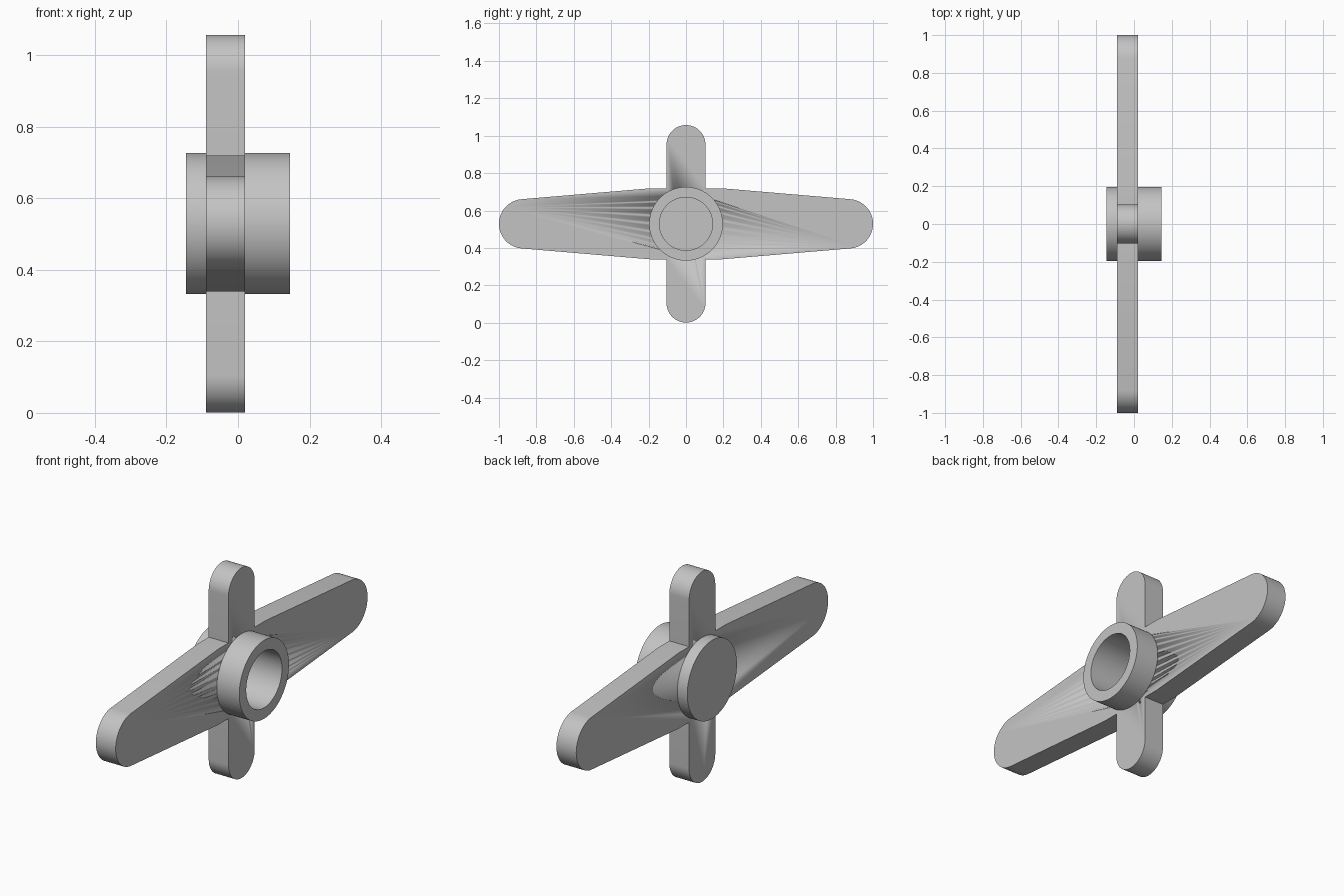
import bpy, bmesh
from math import sin, cos, pi, radians

if "Cube" in bpy.data.objects:
    bpy.data.objects.remove(bpy.data.objects["Cube"], do_unlink=True)

CZ = 0.529                    # height of the hub axis
BACK, FRONT = -0.09, 0.02     # plate faces along x
HUB_R, BORE_R, HUB_X = 0.197, 0.142, 0.145

grey = bpy.data.materials.new("grey plastic")
grey.use_nodes = True
colour = (0.55, 0.55, 0.55, 1)
grey.diffuse_color = colour
grey.node_tree.nodes["Principled BSDF"].inputs["Base Color"].default_value = colour


def finish(name, bm):
    """Turn a bmesh into a smooth-shaded grey object."""
    bmesh.ops.recalc_face_normals(bm, faces=bm.faces)
    mesh = bpy.data.meshes.new(name)
    bm.to_mesh(mesh)
    bm.free()
    mesh.materials.append(grey)
    obj = bpy.data.objects.new(name, mesh)
    bpy.context.collection.objects.link(obj)
    bpy.ops.object.select_all(action="DESELECT")
    obj.select_set(True)
    bpy.context.view_layer.objects.active = obj
    bpy.ops.object.shade_smooth_by_angle(angle=radians(30))
    return obj


def lathe(name, profile, steps=96):
    """Spin a closed (x, radius) profile about the hub axis."""
    bm = bmesh.new()
    rings = []
    for x, r in profile:
        rings.append([bm.verts.new((x, r * cos(2 * pi * i / steps),
                                    CZ + r * sin(2 * pi * i / steps)))
                      for i in range(steps)])
    for a, b in zip(rings, rings[1:]):
        for i in range(steps):
            j = (i + 1) % steps
            bm.faces.new((a[i], a[j], b[j], b[i]))
    bm.faces.new(rings[0])
    bm.faces.new(rings[-1])
    return finish(name, bm)


def arc(cy, cz, r, start, end, steps):
    angles = [radians(start + (end - start) * i / steps) for i in range(steps + 1)]
    return [(cy + r * cos(a), cz + r * sin(a)) for a in angles]


# One quarter of the cross outline: round wing tip, tapered edge, arm, round arm end
quarter = arc(0.868, 0, 0.132, 0, 85, 16)
quarter += [(0.19, 0.19), (0.104, 0.19)]
quarter += arc(0, 0.424, 0.104, 0, 90, 16)

# Mirror it into the full outline
half = quarter + [(-y, z) for y, z in reversed(quarter[:-1])]
outline = half + [(y, -z) for y, z in reversed(half[1:-1])]

# Cross-shaped plate
bm = bmesh.new()
face = bm.faces.new([bm.verts.new((BACK, y, CZ + z)) for y, z in outline])
moved = bmesh.ops.extrude_face_region(bm, geom=[face], use_keep_orig=True)["geom"]
bmesh.ops.translate(bm, vec=(FRONT - BACK, 0, 0),
                    verts=[v for v in moved if isinstance(v, bmesh.types.BMVert)])
plate = finish("cross_plate", bm)

# Clear the plate where the hub passes through it
cutter = lathe("hub_cutter", [(-0.3, 0.17), (0.3, 0.17)])
cutter.hide_render = True
cut = plate.modifiers.new("hub hole", "BOOLEAN")
cut.operation = "DIFFERENCE"
cut.solver = "EXACT"
cut.object = cutter
bpy.context.view_layer.objects.active = plate
bpy.ops.object.modifier_apply(modifier=cut.name)
bpy.data.objects.remove(cutter, do_unlink=True)

# Hub: closed at the back, with a blind bore open on the other side
lathe("hub", [(-HUB_X, HUB_R), (HUB_X, HUB_R), (HUB_X, BORE_R), (BACK, BORE_R)])
